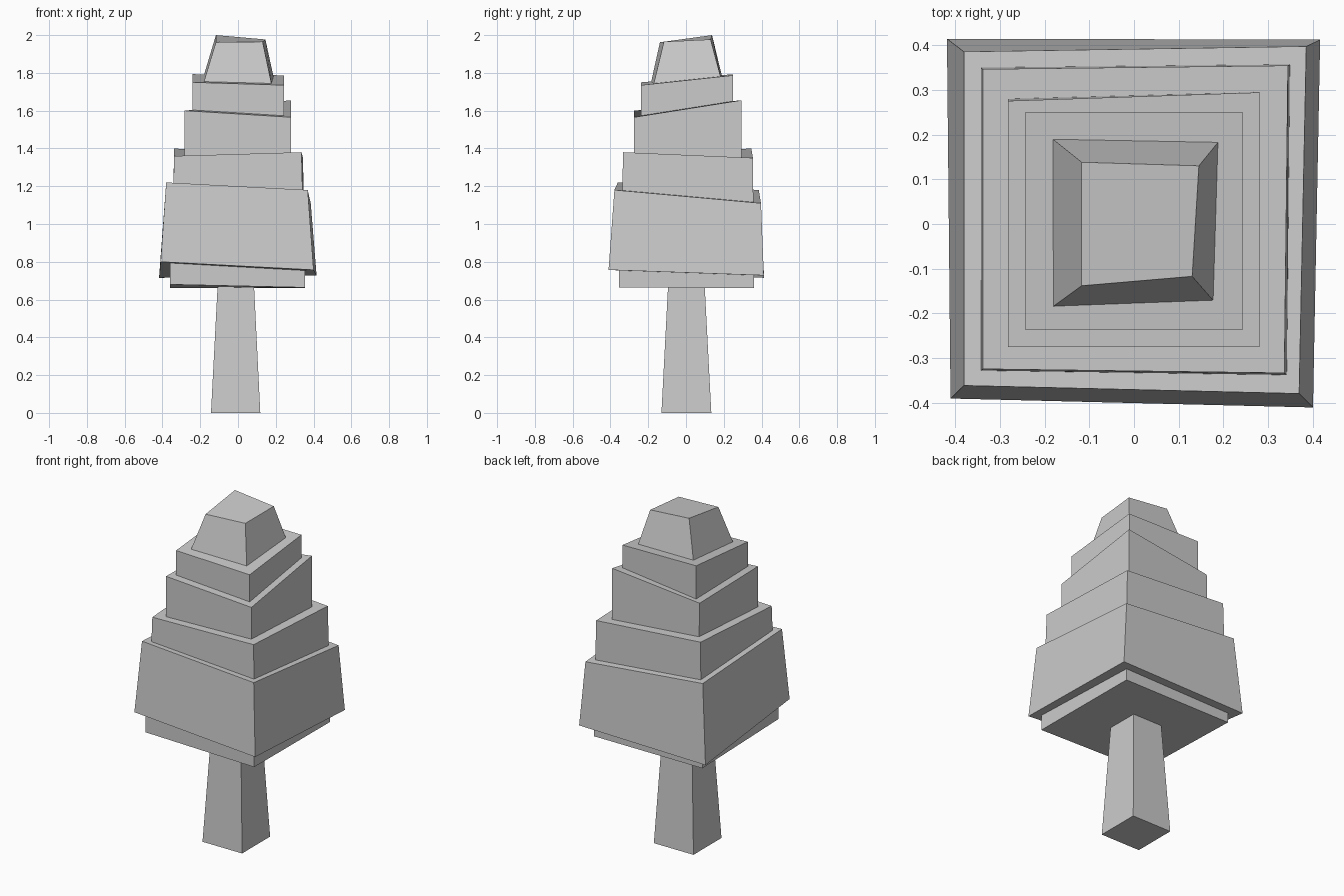
import bpy


def block(name, bottom, top):
    """Skewed box from two rings of corners: front-left, front-right, back-right, back-left."""
    faces = [(3, 2, 1, 0), (4, 5, 6, 7)]
    faces += [(i, (i + 1) % 4, (i + 1) % 4 + 4, i + 4) for i in range(4)]
    mesh = bpy.data.meshes.new(name)
    mesh.from_pydata(bottom + top, [], faces)
    mesh.update()
    ob = bpy.data.objects.new(name, mesh)
    bpy.context.collection.objects.link(ob)
    return ob


def ring(x0, x1, y0, y1, zs):
    """Rectangular ring with its own height at each corner."""
    return [(x0, y0, zs[0]), (x1, y0, zs[1]), (x1, y1, zs[2]), (x0, y1, zs[3])]


def corners(xy, zs):
    return [(x, y, z) for (x, y), z in zip(xy, zs)]


def sunk(zs, d=0.03):
    return [z - d for z in zs]


# Tilted top heights of each tier (front-left, front-right, back-right, back-left)
skirt_z = (1.22, 1.18, 1.11, 1.18)
lower_z = (1.36, 1.38, 1.35, 1.40)
middle_z = (1.60, 1.565, 1.655, 1.59)
upper_z = (1.75, 1.735, 1.787, 1.793)

# Tapered trunk
block("trunk", ring(-0.143, 0.118, -0.13, 0.134, [0] * 4),
      ring(-0.107, 0.084, -0.094, 0.098, [0.69] * 4))

# Underside of the foliage
block("foliage_base", ring(-0.36, 0.355, -0.355, 0.36, (0.68, 0.664, 0.66, 0.66)),
      ring(-0.36, 0.355, -0.355, 0.36, [0.84] * 4))

# Wide flared tier
block("foliage_skirt",
      corners([(-0.41, -0.39), (0.40, -0.41), (0.416, 0.412), (-0.418, 0.414)],
              (0.80, 0.757, 0.728, 0.715)),
      corners([(-0.38, -0.361), (0.369, -0.379), (0.385, 0.397), (-0.38, 0.385)], skirt_z))

# Stacked upper tiers
block("foliage_lower",
      corners([(-0.342, -0.328), (0.342, -0.338), (0.349, 0.357), (-0.343, 0.350)],
              sunk(skirt_z)),
      corners([(-0.338, -0.324), (0.336, -0.333), (0.344, 0.354), (-0.338, 0.346)], lower_z))
block("foliage_middle",
      corners([(-0.282, -0.275), (0.281, -0.275), (0.281, 0.295), (-0.282, 0.28)],
              sunk(lower_z)),
      corners([(-0.282, -0.275), (0.281, -0.275), (0.281, 0.294), (-0.282, 0.275)], middle_z))
block("foliage_upper", ring(-0.242, 0.243, -0.237, 0.25, sunk(middle_z)),
      ring(-0.242, 0.243, -0.237, 0.25, upper_z))

# Tapered crown
block("foliage_crown",
      corners([(-0.183, -0.186), (0.179, -0.173), (0.189, 0.184), (-0.183, 0.191)],
              (1.745, 1.733, 1.775, 1.78)),
      corners([(-0.117, -0.138), (0.13, -0.117), (0.145, 0.13), (-0.117, 0.138)],
              (1.962, 1.965, 1.977, 2.0)))
